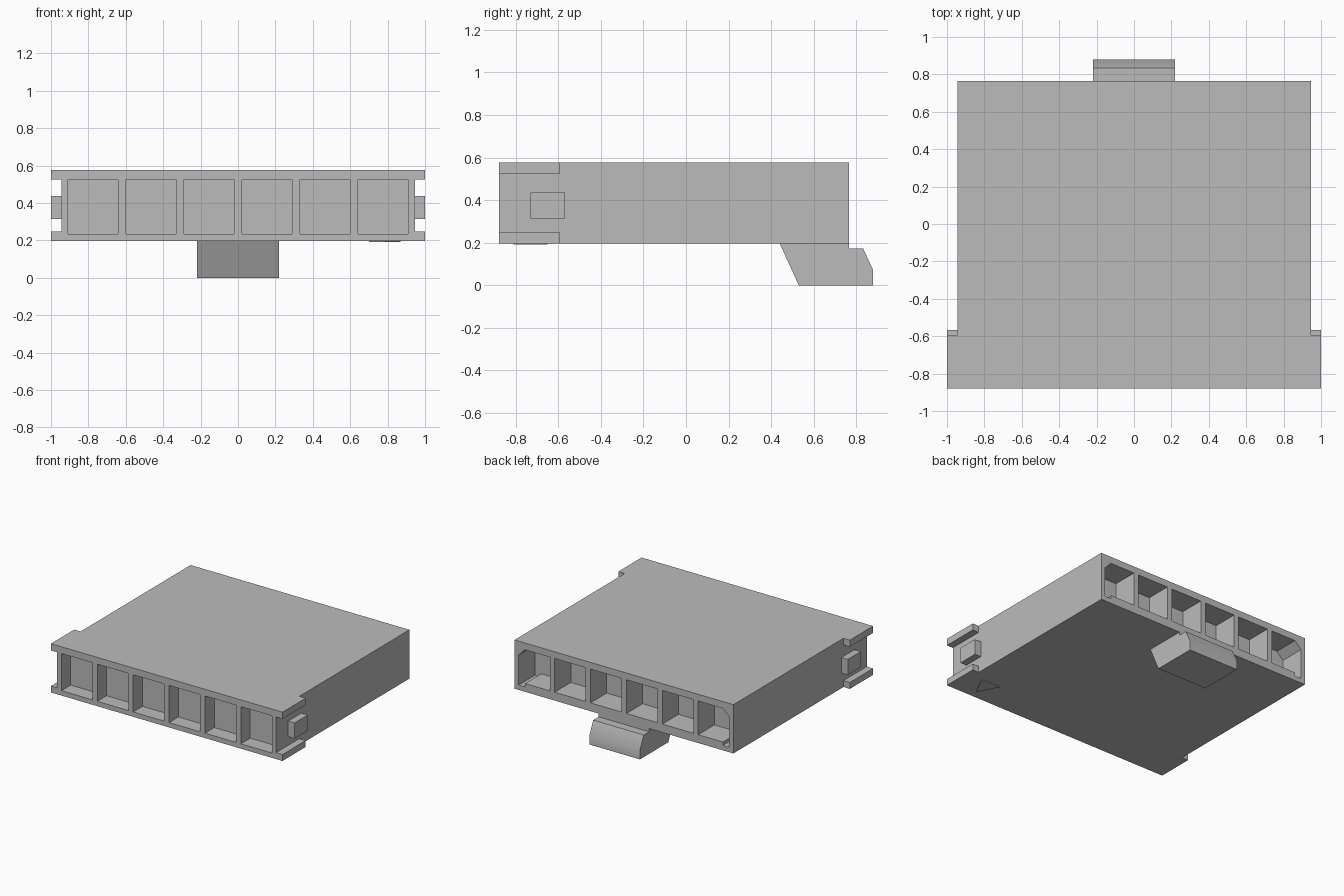
import bpy, bmesh, math

if "Cube" in bpy.data.objects:
    bpy.data.objects.remove(bpy.data.objects["Cube"], do_unlink=True)

grey = bpy.data.materials.new("plain grey")
grey.use_nodes = True
COLOUR = (0.5, 0.5, 0.5, 1)
grey.diffuse_color = COLOUR
grey.node_tree.nodes["Principled BSDF"].inputs["Base Color"].default_value = COLOUR


def prism(name, outline, axis, lo, hi):
    """Extrude a 2D outline along x (outline in y, z), y (in x, z) or z (in x, y)."""
    place = {"x": lambda a, b, t: (t, a, b),
             "y": lambda a, b, t: (a, t, b),
             "z": lambda a, b, t: (a, b, t)}[axis]
    bm = bmesh.new()
    ends = [[bm.verts.new(place(a, b, t)) for a, b in outline] for t in (lo, hi)]
    n = len(outline)
    bm.faces.new(ends[0])
    bm.faces.new(ends[1])
    for i in range(n):
        j = (i + 1) % n
        bm.faces.new((ends[0][i], ends[0][j], ends[1][j], ends[1][i]))
    bmesh.ops.recalc_face_normals(bm, faces=bm.faces)
    mesh = bpy.data.meshes.new(name)
    bm.to_mesh(mesh)
    bm.free()
    mesh.materials.append(grey)
    obj = bpy.data.objects.new(name, mesh)
    bpy.context.collection.objects.link(obj)
    return obj


def box(name, x0, x1, y0, y1, z0, z1):
    return prism(name, [(x0, y0), (x1, y0), (x1, y1), (x0, y1)], "z", z0, z1)


def combine(target, other, operation):
    """Apply a boolean and discard the helper."""
    other.hide_render = True
    mod = target.modifiers.new("cut", "BOOLEAN")
    mod.operation = operation
    mod.solver = "EXACT"
    mod.object = other
    bpy.context.view_layer.objects.active = target
    bpy.ops.object.modifier_apply(modifier=mod.name)
    bpy.data.objects.remove(other, do_unlink=True)


FRONT, BACK, BOTTOM, TOP, SIDE = -0.88, 0.765, 0.197, 0.578, 0.945

# Housing with wider flanges at the front, top and bottom
housing = box("housing", -SIDE, SIDE, FRONT, BACK, BOTTOM, TOP)
for z0, z1 in ((BOTTOM, 0.247), (0.525, TOP)):
    combine(housing, box("flange", -1, 1, FRONT, -0.593, z0, z1), "UNION")

# Side lugs between the flanges
for s in (-1, 1):
    x0, x1 = sorted((s * 0.9, s * 1.0))
    combine(housing, box("lug", x0, x1, -0.73, -0.568, 0.315, 0.437), "UNION")

# Six shallow front pockets and six deeper rear pockets
W, LOW, HIGH, SILL = 0.134, 0.235, 0.525, 0.262
for i in range(6):
    c = -0.775 + 0.31 * i
    combine(housing, box("front_cutter", c - W, c + W, FRONT - 0.1, FRONT + 0.115, LOW, HIGH),
            "DIFFERENCE")
    outline = [(-W, SILL), (W, SILL), (W, HIGH), (-W, HIGH)]
    if i in (0, 5):
        # End pockets: chamfered upper corner and notched lower corner
        s = -1 if i == 0 else 1
        outline = [(-W * s, SILL), (s * (W - 0.055), SILL), (s * (W - 0.055), LOW),
                   (s * W, LOW), (s * W, HIGH - 0.055), (s * (W - 0.055), HIGH),
                   (-W * s, HIGH)]
    combine(housing, prism("rear_cutter", [(c + x, z) for x, z in outline], "y",
                           BACK - 0.2, BACK + 0.1), "DIFFERENCE")

# Locking latch under the rear edge
latch = prism("latch", [(0.44, BOTTOM), (0.53, 0), (0.88, 0), (0.88, 0.07), (0.833, 0.172),
                        (BACK, 0.172), (BACK, BOTTOM)], "x", -0.218, 0.218)

# Thin triangular position mark on the underside
mark = prism("position_mark", [(0.785, -0.81), (0.87, -0.65), (0.70, -0.65)], "z",
             BOTTOM - 0.006, BOTTOM)

for obj in (housing, latch, mark):
    bpy.ops.object.select_all(action="DESELECT")
    obj.select_set(True)
    bpy.context.view_layer.objects.active = obj
    bpy.ops.object.shade_smooth_by_angle(angle=math.radians(30))
